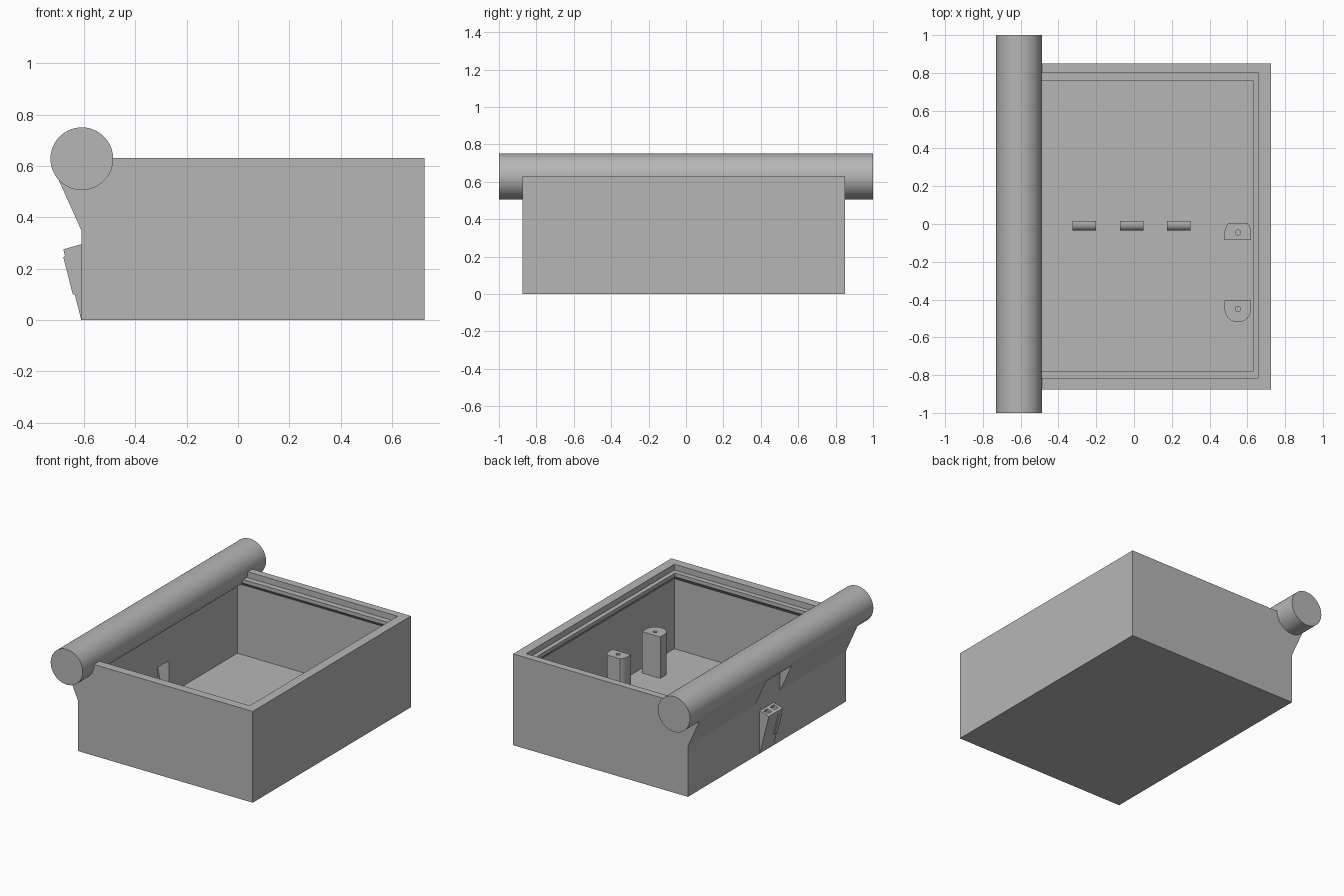
import bpy, bmesh, math
from mathutils import Vector

if "Cube" in bpy.data.objects:
    bpy.data.objects.remove(bpy.data.objects["Cube"])

grey = bpy.data.materials.new("plain grey")
grey.diffuse_color = (0.47, 0.47, 0.47, 1)
grey.use_nodes = True
grey.node_tree.nodes["Principled BSDF"].inputs["Base Color"].default_value = grey.diffuse_color


def finish(name, bm, smooth=False):
    bmesh.ops.recalc_face_normals(bm, faces=bm.faces[:])
    me = bpy.data.meshes.new(name)
    bm.to_mesh(me)
    bm.free()
    ob = bpy.data.objects.new(name, me)
    bpy.context.collection.objects.link(ob)
    me.materials.append(grey)
    if smooth:
        bpy.ops.object.select_all(action='DESELECT')
        ob.select_set(True)
        bpy.context.view_layer.objects.active = ob
        bpy.ops.object.shade_smooth_by_angle(angle=math.radians(30))
    return ob


def prism(name, pts, axis, a, b, smooth=False):
    """Extrude a 2D profile along y (points are x, z), x (y, z) or z (x, y)."""
    def place(p, t):
        return {'x': (t, p[0], p[1]), 'y': (p[0], t, p[1]), 'z': (p[0], p[1], t)}[axis]
    bm = bmesh.new()
    face = bm.faces.new([bm.verts.new(place(p, a)) for p in pts])
    ext = bmesh.ops.extrude_face_region(bm, geom=[face])
    move = Vector(place((0, 0), b - a))
    bmesh.ops.translate(bm, vec=move, verts=[v for v in ext['geom'] if isinstance(v, bmesh.types.BMVert)])
    return finish(name, bm, smooth)


def cut(ob, cutter):
    m = ob.modifiers.new("cut", 'BOOLEAN')
    m.operation = 'DIFFERENCE'
    m.solver = 'EXACT'
    m.object = cutter
    cutter.hide_render = True
    cutter.hide_viewport = True


def arc(cx, cy, r, a0, a1, n):
    return [(cx + r * math.cos(math.radians(a0 + (a1 - a0) * i / n)),
             cy + r * math.sin(math.radians(a0 + (a1 - a0) * i / n))) for i in range(n + 1)]


# Open tray: stacked rectangles (x0, x1, y0, y1, z) from outside to floor
WALL = (-0.565, 0.66, -0.815, 0.80)
LEDGE = (-0.565, 0.63, -0.78, 0.76)
OUT = (-0.61, 0.725, -0.875, 0.85)
rings = [(OUT, 0), (OUT, 0.63), (WALL, 0.63), (WALL, 0.59), (LEDGE, 0.59),
         (LEDGE, 0.565), (WALL, 0.53), (WALL, 0.047)]
bm = bmesh.new()
loops = [[bm.verts.new((x, y, z)) for x, y in ((r[0], r[2]), (r[1], r[2]), (r[1], r[3]), (r[0], r[3]))]
         for r, z in rings]
for lo, hi in zip(loops, loops[1:]):
    for i in range(4):
        j = (i + 1) % 4
        bm.faces.new((lo[i], lo[j], hi[j], hi[i]))
bm.faces.new(loops[0])
bm.faces.new(loops[-1])
tray = finish("tray", bm)

# Round bar along the left edge
prism("round_bar", arc(-0.608, 0.628, 0.122, 0, 360, 72)[:-1], 'y', -1, 1, True)

# Sloped supports below the bar, with a gap between them
for name, y0, y1 in (("front_support", -0.875, -0.155), ("rear_support", 0.12, 0.85)):
    prism(name, [(-0.61, 0.35), (-0.61, 0.62), (-0.66, 0.62), (-0.70, 0.55)], 'y', y0, y1)

# Slanted pocket on the left wall, open to the inside
pocket = prism("pocket", [(-0.61, 0), (-0.61, 0.295), (-0.68, 0.275)], 'y', -0.085, 0.067)
hollow = prism("pocket_cutter", [(-0.5, 0.06), (-0.5, 0.28), (-0.61, 0.28), (-0.663, 0.262), (-0.612, 0.06)],
               'y', -0.07, 0.052)
cut(tray, hollow)
cut(pocket, hollow)
for i, y in enumerate((-0.045, 0.027)):
    cut(pocket, prism(f"top_hole_cutter_{i}", [(-0.66, y - 0.02), (-0.625, y - 0.02), (-0.625, y + 0.02),
                                               (-0.66, y + 0.02)], 'z', 0.24, 0.33))
# Thin rib on the slanted face
prism("pocket_rib", [(-0.672, 0.25), (-0.680, 0.245), (-0.643, 0.10), (-0.633, 0.10)], 'y', -0.08, -0.045)

# Screw posts with rounded ends and pilot holes
top_arc = [(x, min(y, 0.005)) for x, y in arc(0.55, -0.045, 0.07, 0, 180, 24)]
top_arc = [p for i, p in enumerate(top_arc)
           if p[1] < 0.005 or top_arc[i - 1][1] < 0.005 or top_arc[i + 1][1] < 0.005]
posts = [("rear_post", [(0.48, -0.085), (0.62, -0.085)] + top_arc, -0.045),
         ("front_post", [(0.62, -0.405), (0.48, -0.405)] + arc(0.55, -0.45, 0.07, 180, 360, 24), -0.45)]
for name, pts, y in posts:
    post = prism(name, pts, 'z', 0.04, 0.333, True)
    cut(post, prism(name + "_hole_cutter", arc(0.55, y, 0.014, 0, 360, 20)[:-1], 'z', 0.15, 0.4))

# Three small curved clips on the floor
clip = [(0.015, 0.04), (0.015, 0.115), (0.0, 0.115)] + arc(0.0, 0.08, 0.035, 90, 180, 8)[1:] + [(-0.035, 0.04)]
for i, x in enumerate((-0.325, -0.075, 0.175)):
    prism(f"floor_clip_{i + 1}", clip, 'x', x, x + 0.125, True)
